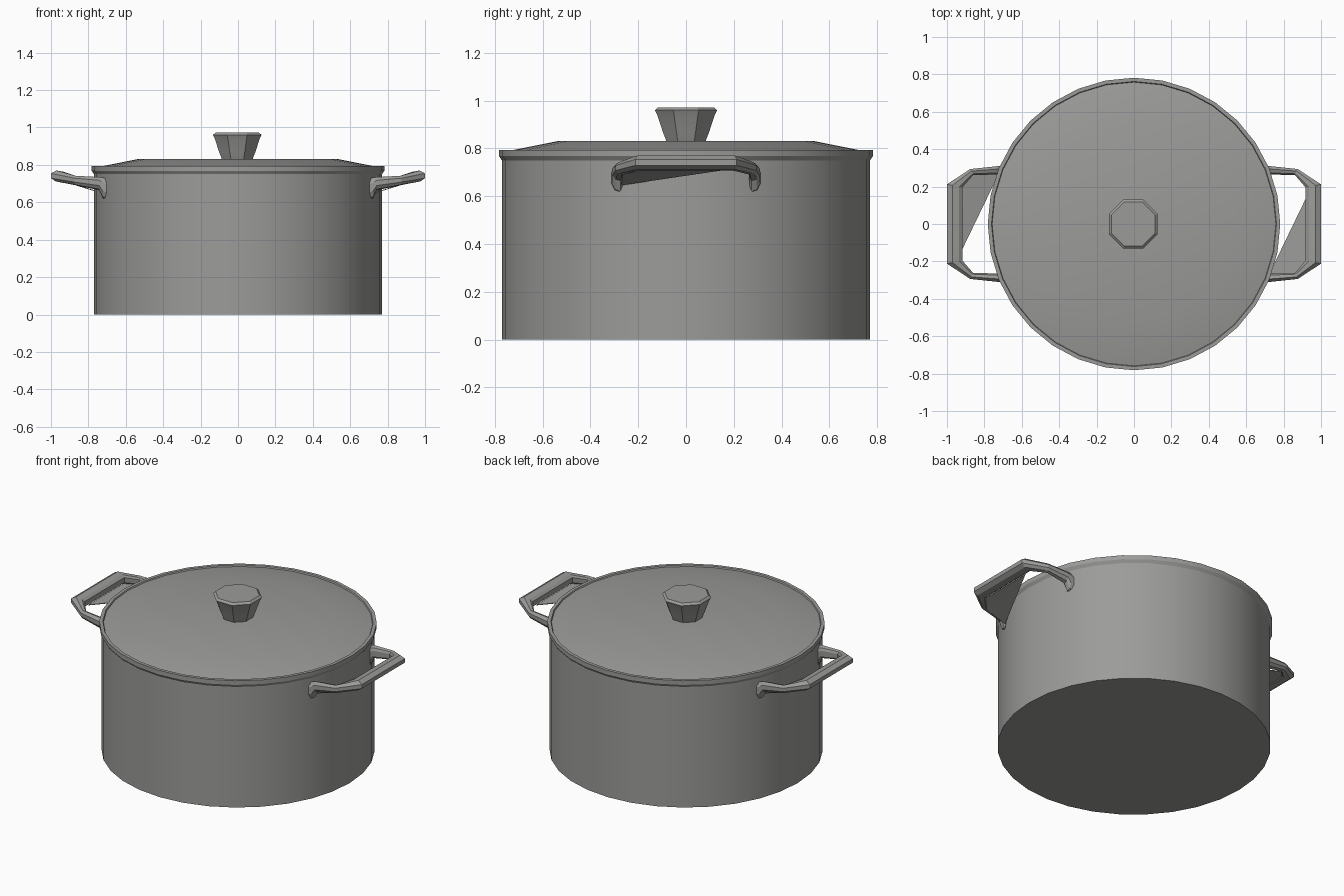
import bpy, bmesh, math
from mathutils import Matrix, Vector

cube = bpy.data.objects.get("Cube")
if cube:
    bpy.data.objects.remove(cube, do_unlink=True)

metal = bpy.data.materials.new("grey_metal")
metal.use_nodes = True
GREY = (0.33, 0.33, 0.32, 1)
metal.diffuse_color = GREY
metal.node_tree.nodes["Principled BSDF"].inputs["Base Color"].default_value = GREY


def make_object(name, bm, smooth_angle=30):
    bmesh.ops.remove_doubles(bm, verts=bm.verts, dist=1e-5)
    bmesh.ops.recalc_face_normals(bm, faces=bm.faces)
    mesh = bpy.data.meshes.new(name)
    bm.to_mesh(mesh)
    bm.free()
    mesh.materials.append(metal)
    obj = bpy.data.objects.new(name, mesh)
    bpy.context.collection.objects.link(obj)
    bpy.ops.object.select_all(action='DESELECT')
    obj.select_set(True)
    bpy.context.view_layer.objects.active = obj
    bpy.ops.object.shade_smooth_by_angle(angle=math.radians(smooth_angle))
    return obj


def bridge(bm, a, b):
    for i in range(len(a)):
        j = (i + 1) % len(a)
        bm.faces.new((a[i], a[j], b[j], b[i]))


def lathe(name, profile, sides, turn=0.0, smooth_angle=30):
    """Turn a (radius, height) profile around z and cap both ends."""
    bm = bmesh.new()
    rings = []
    for r, z in profile:
        angles = [turn + math.tau * i / sides for i in range(sides)]
        rings.append([bm.verts.new((r * math.cos(a), r * math.sin(a), z)) for a in angles])
    for a, b in zip(rings, rings[1:]):
        bridge(bm, a, b)
    bm.faces.new(rings[0])
    bm.faces.new(rings[-1])
    return make_object(name, bm, smooth_angle)


# Pot body with flared rim and hollow inside
lathe("pot_body", [(0.77, 0), (0.77, 0.75), (0.782, 0.768), (0.782, 0.794),
                   (0.762, 0.794), (0.74, 0.75), (0.74, 0.03)], 32)

# Shallow domed lid
lathe("lid", [(0.762, 0.775), (0.762, 0.786), (0.53, 0.832)], 32)

# Eight-sided knob, flat sides facing the axes
flat = 1 / math.cos(math.pi / 8)
knob = lathe("lid_knob", [(r * flat, z) for r, z in
             [(0.08, 0.825), (0.098, 0.872), (0.12, 0.94), (0.13, 0.96), (0.117, 0.972)]],
             8, math.pi / 8, 25)
knob.location.x = -0.004

# Handle stations: outer x, outer y, inner x, inner y, bottom z, top z
STATIONS = [
    (0.700, 0.312, 0.700, 0.268, 0.615, 0.725),
    (0.722, 0.310, 0.722, 0.266, 0.620, 0.732),
    (0.742, 0.308, 0.742, 0.264, 0.665, 0.735),
    (0.875, 0.294, 0.860, 0.262, 0.690, 0.742),
    (1.000, 0.212, 0.918, 0.195, 0.707, 0.770),
]


def section(bm, station, side):
    """Chamfered cross-section between the outer and inner edge."""
    ox, oy, ix, iy, low, high = station
    outer, inner = Vector((ox, oy * side)), Vector((ix, iy * side))
    h = high - low
    shape = [(0, 0.35), (0, 0.75), (0.35, 1), (0.8, 0.9),
             (1, 0.7), (1, 0.2), (0.8, 0), (0.3, 0.08)]
    verts = []
    for across, up in shape:
        p = outer.lerp(inner, across)
        verts.append(bm.verts.new((p.x, p.y, low + h * up)))
    return verts


def handle(name, turn):
    bm = bmesh.new()
    rings = [section(bm, s, 1) for s in STATIONS]
    rings += [section(bm, s, -1) for s in reversed(STATIONS)]
    for a, b in zip(rings, rings[1:]):
        bridge(bm, a, b)
    bm.faces.new(rings[0])
    bm.faces.new(rings[-1])
    bm.transform(Matrix.Rotation(turn, 4, 'Z'))
    make_object(name, bm, 20)


def web(name, turn):
    """Thin sloping gusset inside the loop of a handle."""
    bm = bmesh.new()
    corners = [(0.925, 0.15, 0.712), (0.925, -0.195, 0.712),
               (0.862, -0.266, 0.694), (0.722, -0.27, 0.65)]
    top = [bm.verts.new(c) for c in corners]
    low = [bm.verts.new((x, y, z - 0.004)) for x, y, z in corners]
    bridge(bm, top, low)
    for ring in (top, low):
        for i in (1, 2):
            bm.faces.new((ring[0], ring[i], ring[i + 1]))
    bm.transform(Matrix.Rotation(turn, 4, 'Z'))
    make_object(name, bm, 20)


for label, turn in (("left", 0), ("right", math.pi)):
    handle(label + "_handle", turn)
    web(label + "_handle_web", turn)
